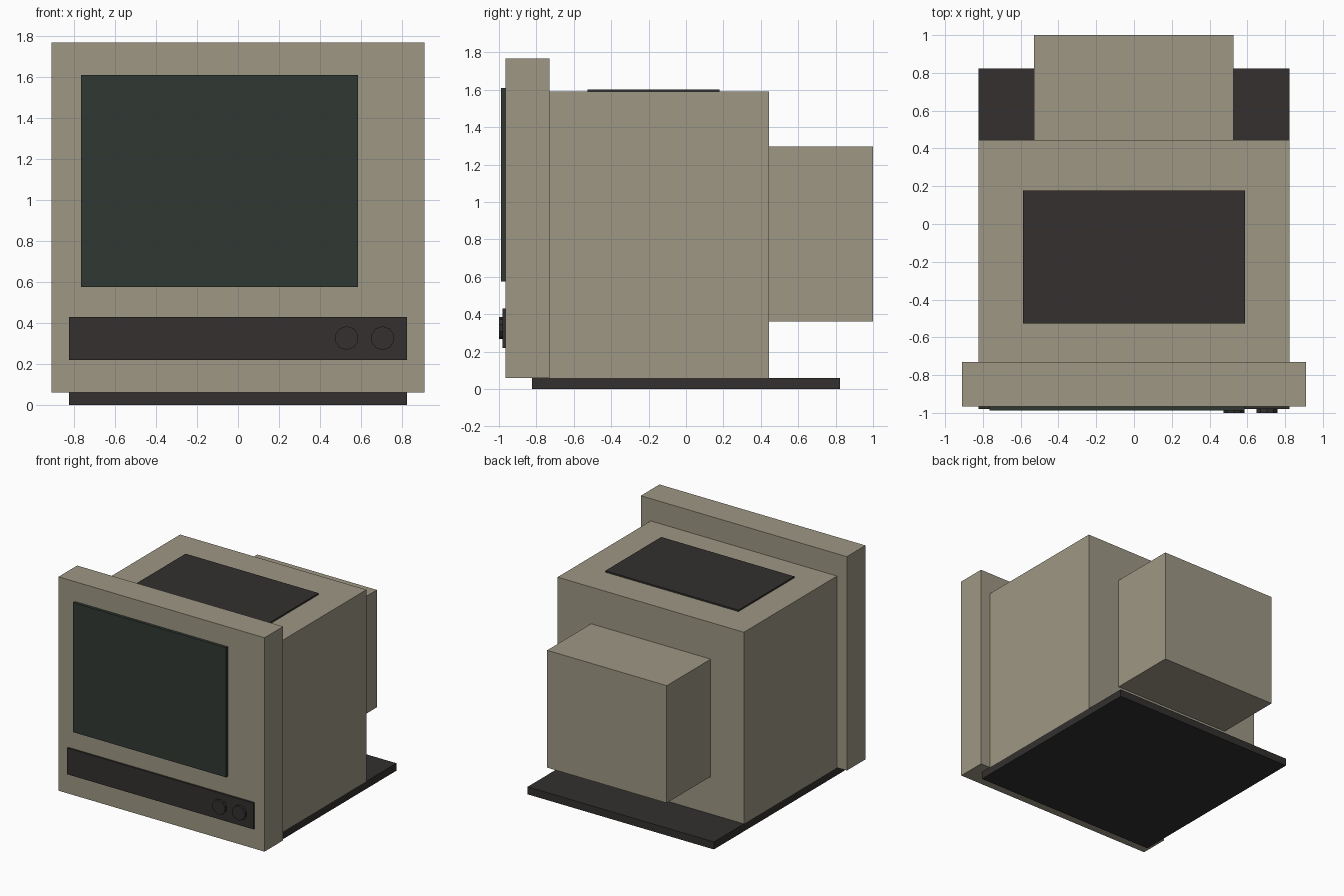
import bpy
from math import pi

if "Cube" in bpy.data.objects:
    bpy.data.objects.remove(bpy.data.objects["Cube"])


def material(name, rgb):
    m = bpy.data.materials.new(name)
    m.diffuse_color = (*rgb, 1)
    m.use_nodes = True
    m.node_tree.nodes["Principled BSDF"].inputs["Base Color"].default_value = m.diffuse_color
    return m


beige = material("beige_plastic", (0.34, 0.31, 0.23))
dark = material("dark_plastic", (0.033, 0.030, 0.028))
glass = material("screen_glass", (0.030, 0.040, 0.033))


def box(name, x, y, z, mat):
    spans = (x, y, z)
    bpy.ops.mesh.primitive_cube_add(size=1, location=[(a + b) / 2 for a, b in spans])
    o = bpy.context.object
    o.name = name
    o.scale = [b - a for a, b in spans]
    bpy.ops.object.transform_apply(location=False, rotation=False, scale=True)
    o.data.materials.append(mat)
    return o


# Casing: front bezel, main body, rear tube housing
box("front_bezel", (-0.91, 0.91), (-0.965, -0.73), (0.06, 1.768), beige)
box("main_body", (-0.823, 0.823), (-0.73, 0.445), (0.06, 1.59), beige)
box("rear_housing", (-0.53, 0.527), (0.445, 1.0), (0.36, 1.297), beige)

# Base plate and top vent
box("base_plate", (-0.823, 0.823), (-0.823, 0.823), (0.0, 0.06), dark)
box("top_vent", (-0.588, 0.588), (-0.527, 0.178), (1.58, 1.602), dark)

# Screen, offset to the left, and control strip
box("screen", (-0.765, 0.586), (-0.988, -0.96), (0.575, 1.61), glass)
box("control_panel", (-0.823, 0.823), (-0.98, -0.96), (0.22, 0.43), dark)

# Control knobs
for i, x in enumerate((0.53, 0.705)):
    bpy.ops.mesh.primitive_cylinder_add(
        vertices=10, radius=0.058, depth=0.03,
        location=(x, -0.985, 0.326), rotation=(pi / 2, 0, 0))
    knob = bpy.context.object
    knob.name = f"knob_{i + 1}"
    knob.data.materials.append(dark)
